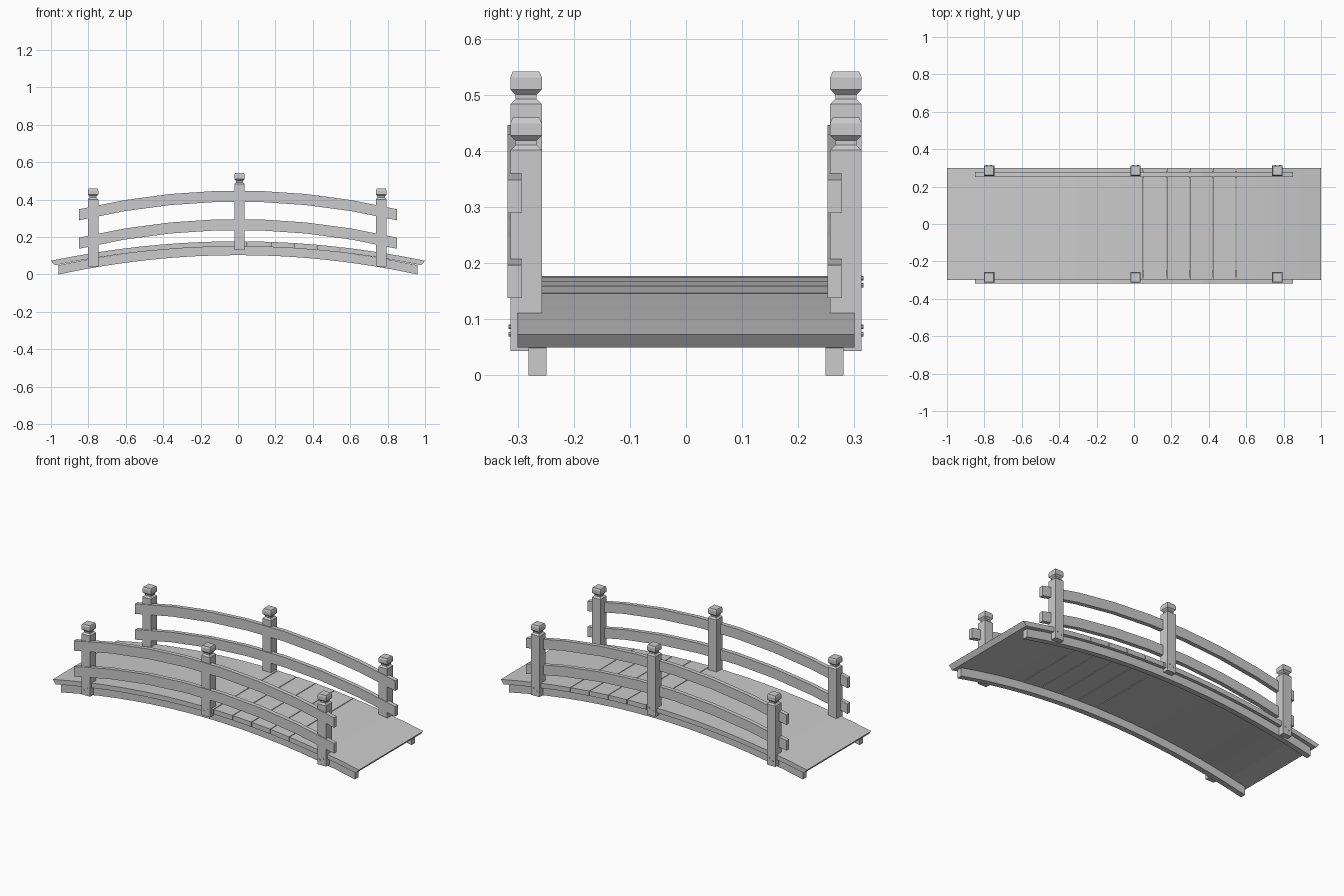
import bpy, bmesh, math
from mathutils import Matrix

if "Cube" in bpy.data.objects:
    bpy.data.objects.remove(bpy.data.objects["Cube"])


def finish(bm, name):
    bmesh.ops.recalc_face_normals(bm, faces=bm.faces)
    me = bpy.data.meshes.new(name)
    bm.to_mesh(me)
    bm.free()
    ob = bpy.data.objects.new(name, me)
    bpy.context.collection.objects.link(ob)
    return ob


def arched_board(name, x0, x1, y0, y1, top, bottom, drop, segs, under=(0, 0)):
    """Board following z = height - drop * x^2; under trims the lower ends."""
    bm = bmesh.new()
    rings = []
    for i in range(segs + 1):
        t = i / segs
        xt = x0 + (x1 - x0) * t
        a, b = x0 + under[0], x1 - under[1]
        xb = a + (b - a) * t
        zt, zb = top - drop * xt * xt, bottom - drop * xb * xb
        rings.append([bm.verts.new(p) for p in
                      ((xt, y0, zt), (xt, y1, zt), (xb, y1, zb), (xb, y0, zb))])
    for r, s in zip(rings, rings[1:]):
        for k in range(4):
            bm.faces.new((r[k], r[(k + 1) % 4], s[(k + 1) % 4], s[k]))
    bm.faces.new(rings[0])
    bm.faces.new(rings[-1])
    return finish(bm, name)


def post(name, x, y, base, top):
    """Square post with a notched neck and chamfered cap."""
    h = 0.028
    profile = [(h, base), (h, top - 0.058), (0.019, top - 0.049), (0.019, top - 0.041),
               (h, top - 0.032), (h, top - 0.010), (0.024, top)]
    bm = bmesh.new()
    rings = [[bm.verts.new((x + sx * r, y + sy * r, z))
              for sx, sy in ((-1, -1), (1, -1), (1, 1), (-1, 1))] for r, z in profile]
    for r, s in zip(rings, rings[1:]):
        for k in range(4):
            bm.faces.new((r[k], r[(k + 1) % 4], s[(k + 1) % 4], s[k]))
    bm.faces.new(rings[0])
    bm.faces.new(rings[-1])
    return finish(bm, name)


def bolt(name, x, y, z):
    bm = bmesh.new()
    bmesh.ops.create_cone(bm, cap_ends=True, segments=8, radius1=0.004, radius2=0.004, depth=0.006,
                          matrix=Matrix.Translation((x, y, z)) @ Matrix.Rotation(math.pi / 2, 4, 'X'))
    return finish(bm, name)


# Deck: two long curved ends and four separate planks between them
TOP, UNDER, DROP = 0.177, 0.149, 0.104
cuts = [-1.0, 0.05, 0.175, 0.298, 0.421, 0.545, 1.0]
gap = 0.002
for i, (a, b) in enumerate(zip(cuts, cuts[1:])):
    first, last = i == 0, i == len(cuts) - 2
    arched_board("deck_plank", a if first else a + gap, b if last else b - gap, -0.3, 0.3,
                 TOP, UNDER, DROP, 9 if first else 4 if last else 1,
                 (0.02 if first else 0, 0.02 if last else 0))

# Curved beams under the deck
for y in (-0.265, 0.265):
    arched_board("support_beam", -0.96, 0.96, y - 0.016, y + 0.016, 0.152, 0.103, 0.112, 16)

# Posts, bolts and handrails on both sides
for side in (-1, 1):
    y = side * 0.285
    for x, base, top in ((-0.775, 0.043, 0.459), (0.008, 0.13, 0.541), (0.766, 0.043, 0.459)):
        post("post", x, y, base, top)
        for dx, dz in ((-0.012, 0.032), (0.012, 0.045)):
            bolt("bolt", x + dx, y + side * 0.028, base + dz - 0.002)
    # Rails sit on the same (front) face of both post rows
    for top in (0.448, 0.296):
        arched_board("handrail", -0.85, 0.85, y - 0.033, y - 0.008, top, top - 0.059, 0.138, 7)
